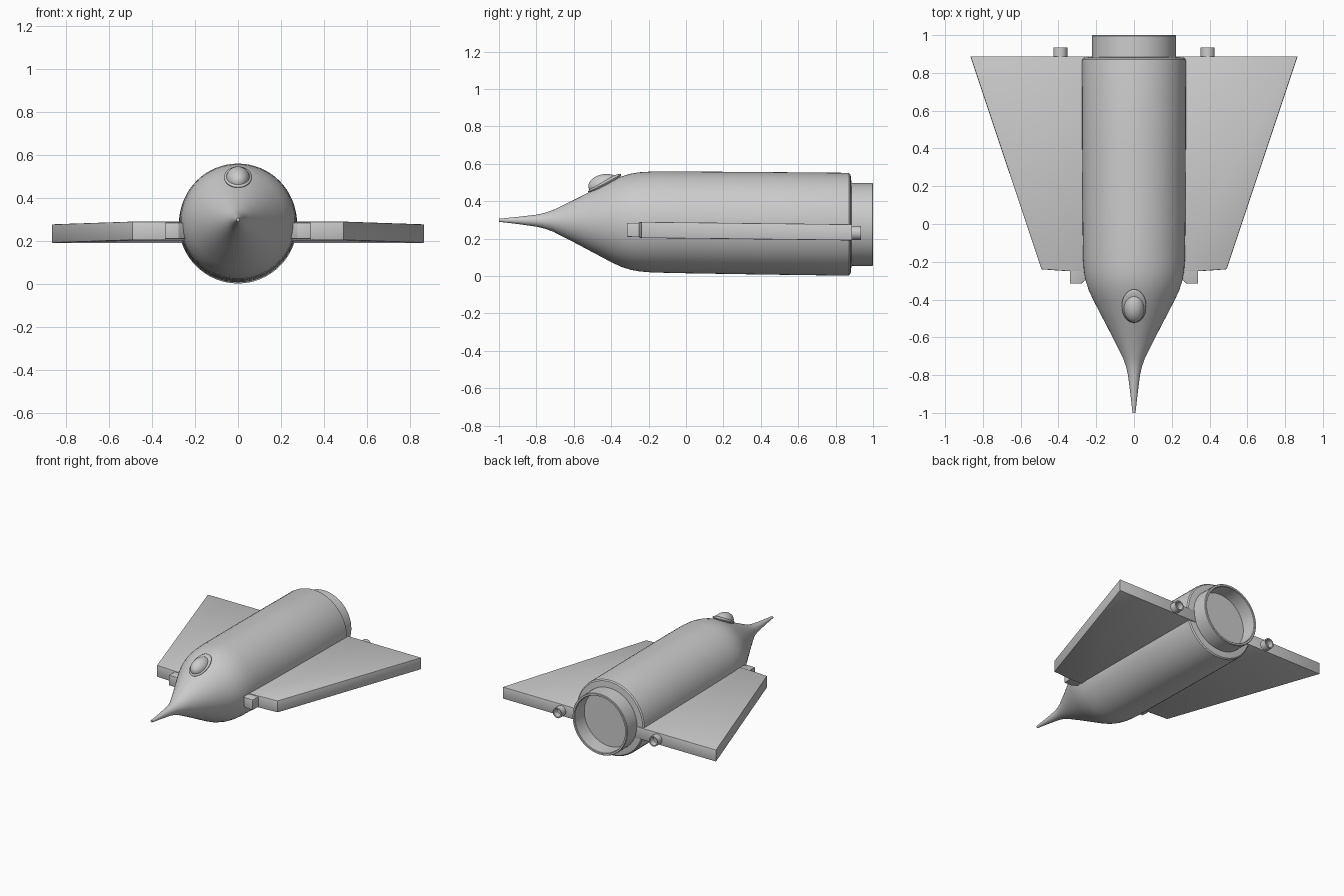
import bpy, bmesh, math
from mathutils import Matrix

if "Cube" in bpy.data.objects:
    bpy.data.objects.remove(bpy.data.objects["Cube"])

SLOPE = -0.0115          # the whole craft is pitched slightly nose-up


def axis_z(y):
    return 0.277 + SLOPE * (y - 0.88)


def finish(name, bm, angle=30):
    bmesh.ops.recalc_face_normals(bm, faces=bm.faces)
    me = bpy.data.meshes.new(name)
    bm.to_mesh(me)
    bm.free()
    ob = bpy.data.objects.new(name, me)
    bpy.context.collection.objects.link(ob)
    bpy.ops.object.select_all(action='DESELECT')
    ob.select_set(True)
    bpy.context.view_layer.objects.active = ob
    bpy.ops.object.shade_smooth_by_angle(angle=math.radians(angle))
    return ob


def lathe(name, profile, cx=0, dz=0, segs=64):
    """Revolve (y, radius) points about the pitched long axis."""
    bm = bmesh.new()
    rings = []
    for y, r in profile:
        rings.append([bm.verts.new((cx + r * math.cos(2 * math.pi * i / segs), y,
                                    axis_z(y) + dz + r * math.sin(2 * math.pi * i / segs)))
                      for i in range(segs)])
    for a, b in zip(rings, rings[1:]):
        for i in range(segs):
            j = (i + 1) % segs
            bm.faces.new((a[i], a[j], b[j], b[i]))
    bm.faces.new(rings[0])
    bm.faces.new(rings[-1])
    return finish(name, bm)


def slab(name, outline, bottom, top, bevel):
    """Extrude an (x, y) outline into a plate that follows the pitch."""
    bm = bmesh.new()
    low = [bm.verts.new((x, y, bottom + SLOPE * (y - 0.88))) for x, y in outline]
    face = bm.faces.new(low)
    up = bmesh.ops.extrude_face_region(bm, geom=[face])
    verts = [g for g in up['geom'] if isinstance(g, bmesh.types.BMVert)]
    bmesh.ops.translate(bm, verts=verts, vec=(0, 0, top - bottom))
    bmesh.ops.bevel(bm, geom=bm.edges[:], offset=bevel, segments=2,
                    profile=0.5, affect='EDGES')
    return finish(name, bm)


def ellipsoid(name, loc, radii, tilt):
    bm = bmesh.new()
    bmesh.ops.create_uvsphere(bm, u_segments=32, v_segments=20, radius=1)
    m = (Matrix.Translation(loc) @ Matrix.Rotation(math.radians(tilt), 4, 'X')
         @ Matrix.Diagonal((*radii, 1)))
    bmesh.ops.transform(bm, matrix=m, verts=bm.verts)
    return finish(name, bm)


# Fuselage with needle nose and stepped, hollow exhaust
lathe("fuselage", [
    (-1.0, 0.008), (-0.9, 0.019), (-0.8, 0.032), (-0.755, 0.042), (-0.71, 0.058),
    (-0.6, 0.113), (-0.5, 0.165), (-0.4, 0.217), (-0.35, 0.24), (-0.3, 0.256),
    (-0.25, 0.265), (-0.18, 0.27), (0.0, 0.272), (0.4, 0.274), (0.86, 0.275),
    (0.872, 0.273), (0.88, 0.265), (0.885, 0.222)])
lathe("exhaust_nozzle", [
    (0.85, 0.222), (0.996, 0.222), (1.0, 0.219), (1.0, 0.207),
    (0.996, 0.204), (0.89, 0.202)])

# Cockpit bubble with its surrounding rim
ellipsoid("canopy", (0, -0.437, 0.488), (0.056, 0.086, 0.057), 10)
ellipsoid("canopy_rim", (0, -0.435, 0.496), (0.065, 0.1, 0.018), 28)

# Wings, root intakes and small thrusters on each side
for side, s in (("left", -1), ("right", 1)):
    slab(side + "_wing", [(s * x, y) for x, y in (
        (0.2, 0.888), (0.866, 0.888), (0.49, -0.24), (0.345, -0.25), (0.2, -0.25))],
        0.191, 0.277, 0.004)
    slab(side + "_root_intake", [(s * x, y) for x, y in (
        (0.2, -0.1), (0.34, -0.1), (0.34, -0.315), (0.277, -0.315), (0.2, -0.24))],
        0.196, 0.271, 0.003)
    lathe(side + "_thruster", [
        (0.87, 0.037), (0.935, 0.037), (0.935, 0.029), (0.893, 0.028)],
        cx=s * 0.39, dz=-0.046, segs=32)
